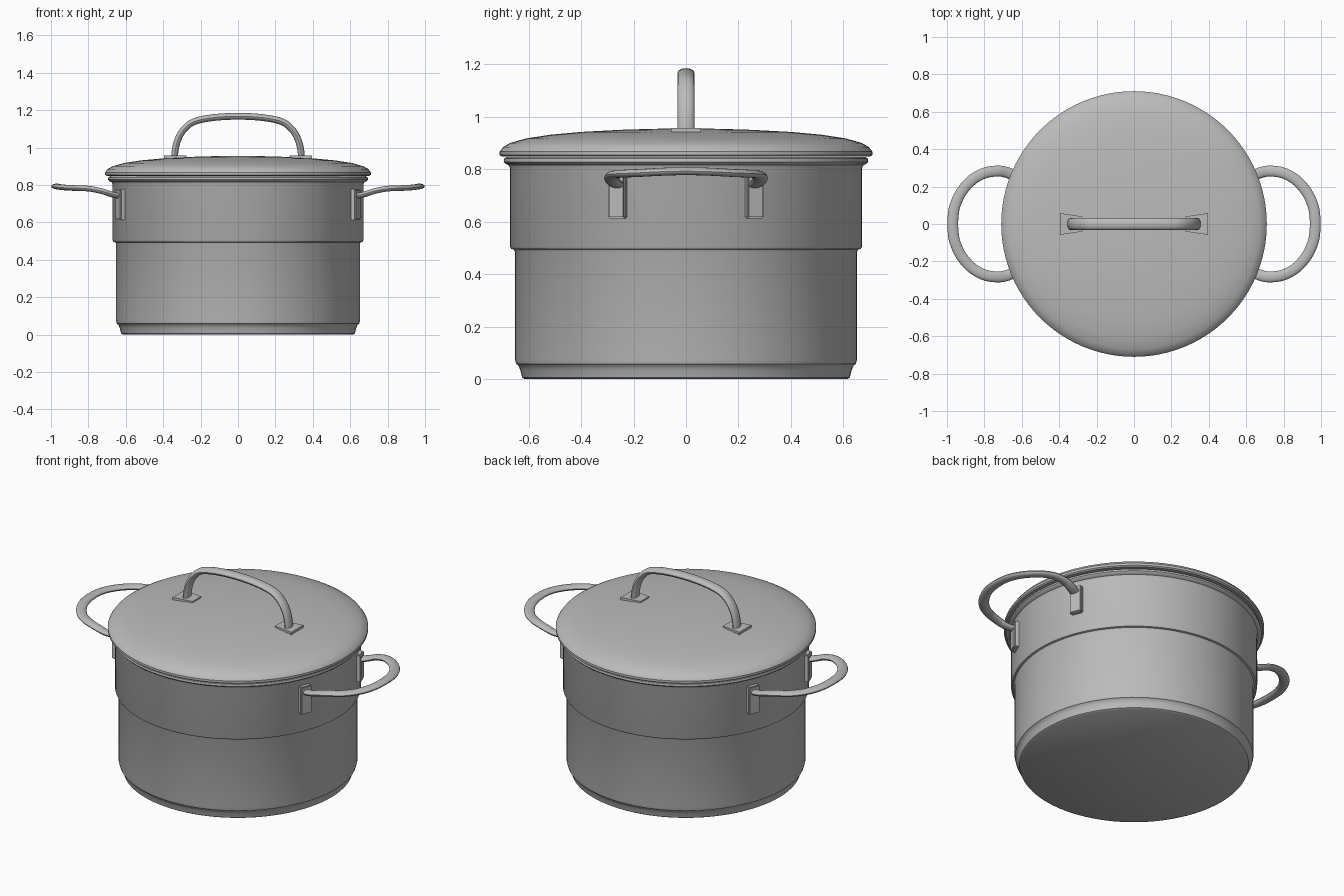
import bpy, bmesh, math
from mathutils import Vector, Matrix

default = bpy.data.objects.get("Cube")
if default:
    bpy.data.objects.remove(default, do_unlink=True)

steel = bpy.data.materials.new("brushed_steel")
steel.use_nodes = True
STEEL = (0.5, 0.5, 0.5, 1)
steel.diffuse_color = STEEL
steel.node_tree.nodes["Principled BSDF"].inputs["Base Color"].default_value = STEEL


def finish(name, bm, angle=35):
    bmesh.ops.remove_doubles(bm, verts=bm.verts, dist=0.0001)
    bmesh.ops.recalc_face_normals(bm, faces=bm.faces)
    mesh = bpy.data.meshes.new(name)
    bm.to_mesh(mesh)
    bm.free()
    mesh.materials.append(steel)
    mesh.shade_smooth()
    mesh.set_sharp_from_angle(angle=math.radians(angle))
    obj = bpy.data.objects.new(name, mesh)
    bpy.context.collection.objects.link(obj)
    return obj


def lathe(name, profile, steps=96):
    bm = bmesh.new()
    verts = [bm.verts.new((r, 0, z)) for r, z in profile]
    edges = [bm.edges.new(pair) for pair in zip(verts, verts[1:])]
    bmesh.ops.spin(bm, geom=verts + edges, cent=(0, 0, 0), axis=(0, 0, 1),
                   angle=math.tau, steps=steps)
    return finish(name, bm)


def smooth_path(points, cuts=6):
    # Catmull-Rom curve through the points
    p = [Vector(q) for q in points]
    p = [2 * p[0] - p[1]] + p + [2 * p[-1] - p[-2]]
    path = []
    for a, b, c, d in zip(p, p[1:], p[2:], p[3:]):
        for i in range(cuts):
            t = i / cuts
            path.append(0.5 * (2 * b + (c - a) * t + (2 * a - 5 * b + 4 * c - d) * t ** 2
                               + (3 * b - a - 3 * c + d) * t ** 3))
    return path + [p[-2]]


def sweep(name, points, ref, along_ref, across, sides=16):
    # Oval rod; along_ref is the half size in the ref direction
    path = smooth_path(points)
    bm = bmesh.new()
    rings = []
    for i, centre in enumerate(path):
        tangent = (path[min(i + 1, len(path) - 1)] - path[max(i - 1, 0)]).normalized()
        b = (ref - tangent * ref.dot(tangent)).normalized()
        n = tangent.cross(b)
        turns = [math.tau * k / sides for k in range(sides)]
        rings.append([bm.verts.new(centre + b * along_ref * math.cos(a)
                                   + n * across * math.sin(a)) for a in turns])
    for r, s in zip(rings, rings[1:]):
        for k in range(sides):
            j = (k + 1) % sides
            bm.faces.new((r[k], r[j], s[j], s[k]))
    bm.faces.new(rings[0])
    bm.faces.new(rings[-1])
    return finish(name, bm)


# Pot body: base disc, stepped wall, rolled rim and inner wall
lathe("pot_body", [
    (0, 0), (0.615, 0), (0.625, 0.006), (0.632, 0.035), (0.64, 0.053), (0.648, 0.058),
    (0.652, 0.075), (0.652, 0.485), (0.656, 0.493), (0.666, 0.496), (0.671, 0.505),
    (0.671, 0.805), (0.676, 0.815), (0.688, 0.82), (0.695, 0.828), (0.693, 0.84),
    (0.682, 0.847), (0.66, 0.84), (0.65, 0.8), (0.65, 0.51), (0.63, 0.49),
    (0.63, 0.06), (0.6, 0.04), (0, 0.04)])

# Lid: shallow dome with rounded edge
lathe("lid", [
    (0, 0.955), (0.12, 0.954), (0.25, 0.95), (0.4, 0.942), (0.52, 0.931), (0.61, 0.917),
    (0.67, 0.9), (0.698, 0.884), (0.71, 0.867), (0.71, 0.854), (0.702, 0.848),
    (0.66, 0.848), (0.6, 0.885), (0.4, 0.92), (0, 0.935)])

# Lid handle arch
half = [(0.34, 0.94), (0.335, 0.99), (0.32, 1.045), (0.29, 1.095), (0.235, 1.138),
        (0.13, 1.16)]
arch = [(-x, 0, z) for x, z in half] + [(0, 0, 1.167)] + [(x, 0, z) for x, z in half[::-1]]
sweep("lid_handle", arch, Vector((0, 1, 0)), 0.032, 0.018)

# Pot handle half outline, from bracket to outermost bar
loop = [(0.645, 0.262, 0.742), (0.685, 0.277, 0.752), (0.73, 0.283, 0.767),
        (0.8, 0.272, 0.78), (0.87, 0.232, 0.783), (0.925, 0.168, 0.786),
        (0.958, 0.095, 0.79), (0.968, 0.03, 0.792)]

for side, label in ((1, "left"), (-1, "right")):
    # Flared foot plate under the lid handle
    bm = bmesh.new()
    bmesh.ops.create_cube(bm, size=1)
    for v in bm.verts:
        outer = v.co.x > 0
        v.co = (side * (0.395 if outer else 0.275),
                math.copysign(0.058 if outer else 0.04, v.co.y),
                0.957 if v.co.z > 0 else 0.925)
    finish("lid_handle_foot_" + label, bm)

    # Side handle rod
    rod = [(side * x, y, z) for x, y, z in loop]
    rod += [(x, -y, z) for x, y, z in rod[::-1]]
    sweep("pot_handle_" + label, rod, Vector((0, 0, 1)), 0.015, 0.029)

    # Brackets fixing the handle to the wall
    for end, place in ((-1, "front"), (1, "back")):
        bm = bmesh.new()
        bmesh.ops.create_cube(bm, size=1)
        bmesh.ops.scale(bm, vec=(0.056, 0.07, 0.165), verts=bm.verts)
        bmesh.ops.bevel(bm, geom=bm.edges[:], offset=0.006, segments=2, affect='EDGES')
        bmesh.ops.translate(bm, vec=(0.668, 0, 0.695), verts=bm.verts)
        turn = math.radians(22.5) * end
        bmesh.ops.rotate(bm, cent=(0, 0, 0), verts=bm.verts,
                         matrix=Matrix.Rotation(turn if side > 0 else math.pi - turn, 3, 'Z'))
        finish("handle_bracket_" + label + "_" + place, bm)
